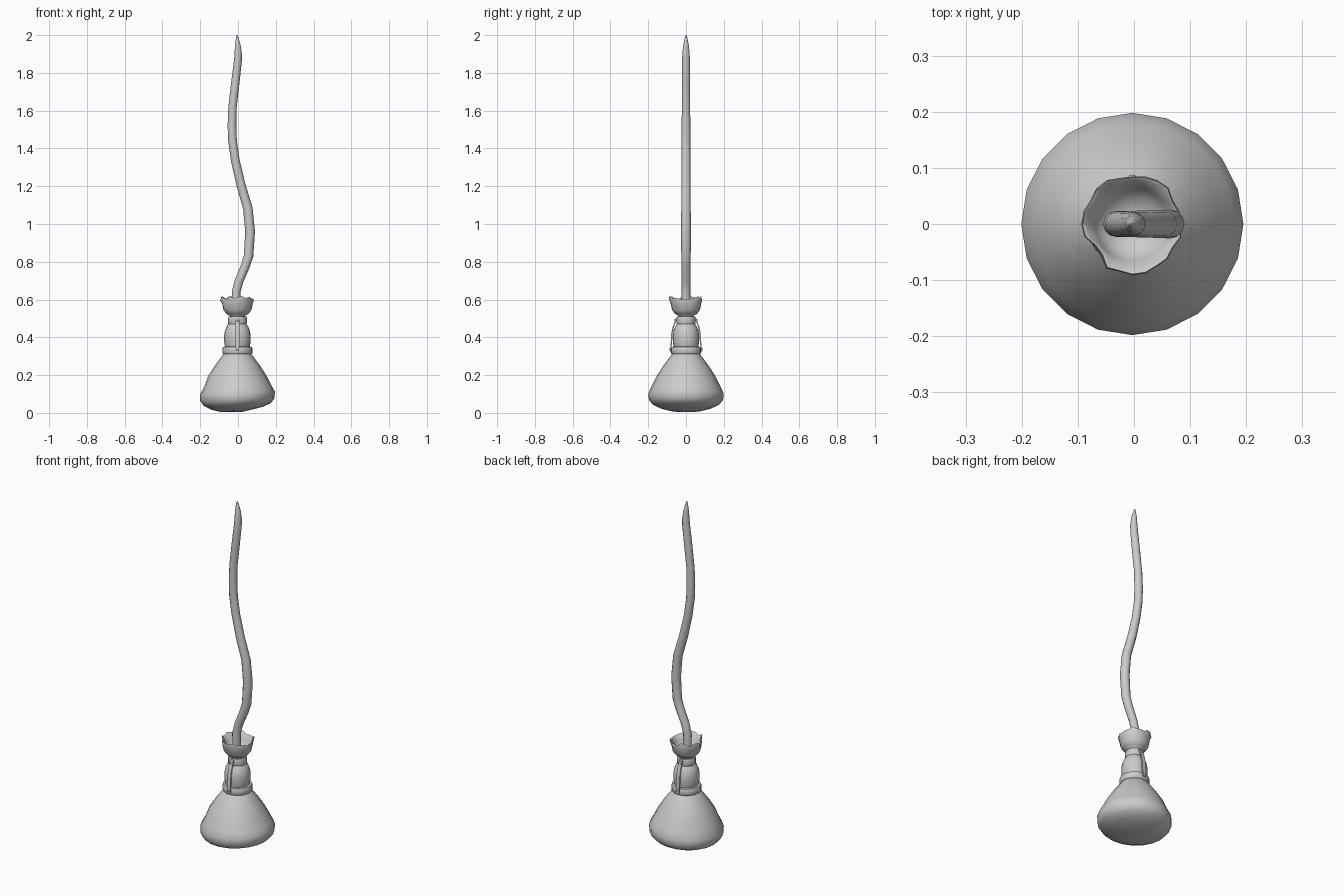
import bpy, bmesh, math, random
from mathutils import Vector

if "Cube" in bpy.data.objects:
    bpy.data.objects.remove(bpy.data.objects["Cube"])

random.seed(4)
CX = -0.003


def finish(name, bm, angle=50):
    bmesh.ops.recalc_face_normals(bm, faces=bm.faces)
    me = bpy.data.meshes.new(name)
    bm.to_mesh(me)
    bm.free()
    ob = bpy.data.objects.new(name, me)
    bpy.context.collection.objects.link(ob)
    bpy.ops.object.select_all(action='DESELECT')
    ob.select_set(True)
    bpy.context.view_layer.objects.active = ob
    bpy.ops.object.shade_smooth_by_angle(angle=math.radians(angle))
    return ob


def skin(bm, rings, cap_start=True, cap_end=True):
    rows = [[bm.verts.new(p) for p in r] for r in rings]
    n = len(rows[0])
    for a, b in zip(rows, rows[1:]):
        for i in range(n):
            j = (i + 1) % n
            bm.faces.new((a[i], a[j], b[j], b[i]))
    if cap_start:
        bm.faces.new(rows[0][::-1])
    if cap_end:
        bm.faces.new(rows[-1])


def lathe(name, profile, n=20, wobble=None, closed=False, angle=50):
    rings = []
    for k, (r, z) in enumerate(profile):
        ring = []
        for i in range(n):
            a = 2 * math.pi * i / n
            rr, zz = wobble(k, i, r, z) if wobble else (r, z)
            ring.append((CX + rr * math.cos(a), rr * math.sin(a), zz))
        rings.append(ring)
    bm = bmesh.new()
    if closed:
        skin(bm, rings + [rings[0]], False, False)
        bmesh.ops.remove_doubles(bm, verts=bm.verts, dist=1e-6)
    else:
        skin(bm, rings)
    return finish(name, bm, angle)


# Bristle head: rounded bell with a slight unevenness on the left side
def uneven(k, i, r, z):
    a = 2 * math.pi * i / 20
    if 1 <= k <= 5:
        z += 0.008 * math.cos(a)
    if k == 6:
        r -= 0.008 * max(0, -math.cos(a))
    return r, z


lathe("bristle_head", [(0.03, 0.006), (0.085, 0.012), (0.135, 0.024), (0.178, 0.045),
                       (0.197, 0.07), (0.198, 0.106), (0.183, 0.14), (0.155, 0.195),
                       (0.12, 0.25), (0.075, 0.31), (0.05, 0.335)], wobble=uneven)

# Binding: lower collar, bulging wrap and upper ring
lathe("lower_collar", [(0.06, 0.308), (0.076, 0.311), (0.08, 0.318), (0.08, 0.34),
                       (0.076, 0.349), (0.06, 0.352)])
lathe("bulging_wrap", [(0.062, 0.335), (0.066, 0.355), (0.070, 0.375), (0.070, 0.41),
                       (0.066, 0.435), (0.057, 0.457), (0.045, 0.475)])
lathe("upper_ring", [(0.035, 0.464), (0.047, 0.467), (0.050, 0.474), (0.050, 0.502),
                     (0.047, 0.510), (0.035, 0.512)])

# Flared crown with a ragged rim
RIM = [(random.uniform(-0.005, 0.004), random.uniform(-0.013, 0.008)) for _ in range(24)]


def ragged(k, i, r, z):
    if k in (5, 6, 7):
        dr, dz = RIM[i]
        notch = 0.010 if i in (14, 15) else 0
        return r + dr - notch, z + dz
    return r, z


lathe("flared_crown", [(0.034, 0.49), (0.041, 0.515), (0.058, 0.524), (0.074, 0.545),
                       (0.080, 0.575), (0.088, 0.606), (0.086, 0.613), (0.080, 0.609),
                       (0.066, 0.575), (0.052, 0.548), (0.020, 0.535)],
      n=24, wobble=ragged)

# Wavy tapered handle: (x, z, radius)
path = [(-0.005, 0.50, 0.023), (-0.010, 0.64, 0.023), (0.006, 0.70, 0.023),
        (0.038, 0.775, 0.024), (0.056, 0.83, 0.025), (0.064, 0.96, 0.026),
        (0.052, 1.085, 0.025), (0.016, 1.205, 0.024), (-0.014, 1.335, 0.023),
        (-0.029, 1.44, 0.023), (-0.032, 1.52, 0.023), (-0.029, 1.62, 0.022),
        (-0.014, 1.75, 0.022), (-0.001, 1.86, 0.021), (0.001, 1.90, 0.0195),
        (-0.001, 1.945, 0.015), (-0.004, 1.985, 0.007), (-0.005, 2.0, 0.002)]
rings = []
for k, (x, z, r) in enumerate(path):
    p, q = path[max(k - 1, 0)], path[min(k + 1, len(path) - 1)]
    t = Vector((q[0] - p[0], 0, q[1] - p[1])).normalized()
    if k in (0, len(path) - 1):
        t = Vector((0, 0, 1))
    side = Vector((t.z, 0, -t.x))
    rings.append([Vector((x, 0, z)) + side * r * math.cos(a) + Vector((0, r * math.sin(a), 0))
                  for a in (2 * math.pi * i / 12 for i in range(12))])
bm = bmesh.new()
skin(bm, rings)
finish("wavy_handle", bm)

# Front and back straps with a stud at each end
for name, s in (("front", -1), ("back", 1)):
    line = [(0.050, 0.505), (0.056, 0.485), (0.068, 0.455), (0.075, 0.42),
            (0.077, 0.38), (0.080, 0.35), (0.081, 0.325)]
    bm = bmesh.new()
    skin(bm, [[(CX + dx, s * (y + dy), z) for dx, dy in
               ((-0.011, -0.004), (0.011, -0.004), (0.011, 0.003), (-0.011, 0.003))]
              for y, z in line])
    finish(name + "_strap", bm, 35)
    for end, y, z in (("upper", 0.057, 0.49), ("lower", 0.083, 0.337)):
        bm = bmesh.new()
        bmesh.ops.create_uvsphere(bm, u_segments=10, v_segments=6, radius=0.008)
        bmesh.ops.scale(bm, vec=(1, 0.6, 1), verts=bm.verts)
        bmesh.ops.translate(bm, vec=(CX, s * y, z), verts=bm.verts)
        finish(f"{name}_{end}_stud", bm)
